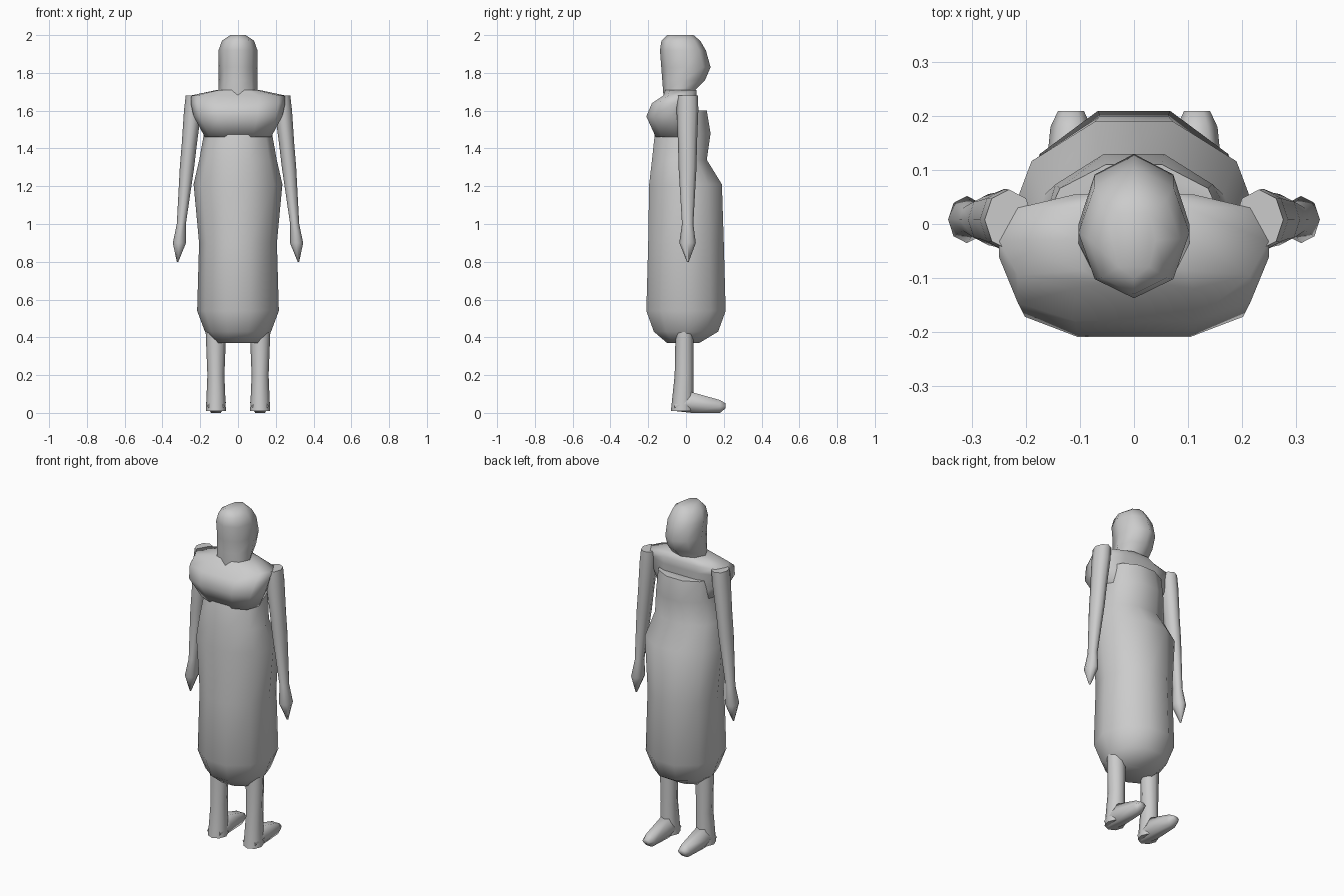
import bpy, bmesh, math

default_cube = bpy.data.objects.get("Cube")
if default_cube:
    bpy.data.objects.remove(default_cube, do_unlink=True)

SHADE = 0.6
grey = bpy.data.materials.new("plain grey")
grey.use_nodes = True
grey.diffuse_color = (SHADE, SHADE, SHADE, 1)
shader = grey.node_tree.nodes["Principled BSDF"]
shader.inputs["Base Color"].default_value = grey.diffuse_color


def outline(sides, squareness):
    """Unit cross-section touching one in both directions."""
    def soften(value):
        return math.copysign(abs(value) ** squareness, value)

    angles = [math.tau * i / sides for i in range(sides)]
    points = [(soften(math.cos(a)), soften(math.sin(a))) for a in angles]
    deep = max(abs(v) for u, v in points)
    return [(u, v / deep) for u, v in points]


def oval(height, width, front, back, x=0):
    """Flat cross-section: half width about x, spanning front to back."""
    middle, depth = (front + back) / 2, (back - front) / 2
    return lambda u, v: (x + u * width, middle + v * depth, height)


def upright(y, width, low, high, x):
    """Standing cross-section, used along the length of a foot."""
    middle, depth = (low + high) / 2, (high - low) / 2
    return lambda u, v: (x + u * width, y, middle + v * depth)


def loft(name, sections, sides=10, squareness=1, mirror=False):
    """Skin a closed, smooth-shaded surface over the sections."""
    shape = outline(sides, squareness)
    bm = bmesh.new()
    loops = [[bm.verts.new(place(u, v)) for u, v in shape] for place in sections]
    for lower, upper in zip(loops, loops[1:]):
        for i in range(sides):
            bm.faces.new((lower[i - 1], lower[i], upper[i], upper[i - 1]))
    bm.faces.new(loops[0])
    bm.faces.new(loops[-1])
    bmesh.ops.recalc_face_normals(bm, faces=bm.faces)
    mesh = bpy.data.meshes.new(name)
    bm.to_mesh(mesh)
    bm.free()
    mesh.materials.append(grey)
    part = bpy.data.objects.new(name, mesh)
    bpy.context.collection.objects.link(part)
    if mirror:
        part.modifiers.new("Mirror", "MIRROR")
    bpy.ops.object.select_all(action="DESELECT")
    part.select_set(True)
    bpy.context.view_layer.objects.active = part
    bpy.ops.object.shade_smooth_by_angle(angle=math.radians(75))


# Long round skirt with a tucked hem
skirt = [oval(z, r * 1.03, -r, r)
         for z, r in ((0.43, 0.17), (0.54, 0.21), (0.9, 0.2))]
hem = oval(0.37, 0.12, -0.1, 0.07)

# Hips, waist and bust, ending in an open neckline rim
bodice = [
    oval(1.21, 0.235, -0.195, 0.19),
    oval(1.34, 0.205, -0.18, 0.11),
    oval(1.48, 0.18, -0.165, 0.13),
    oval(1.6, 0.17, -0.12, 0.11),
]
loft("dress", [hem] + skirt + bodice)

# Draped yoke over the shoulders, fullest below the collar
drape = ((1.46, 0.175, 0.16), (1.57, 0.235, 0.21), (1.64, 0.25, 0.18),
         (1.68, 0.25, 0.12), (1.71, 0.11, 0.11))
loft("shoulder_drape",
     [oval(z, width, -reach, 0.055) for z, width, reach in drape], squareness=0.7)

# Head and neck: an even width with a rounded profile on one side
profile = ((1.62, 0.04), (1.71, 0.05), (1.76, 0.1), (1.83, 0.13), (1.92, 0.105))
head = [oval(z, 0.103, 0.01 - z * 0.077, bulge) for z, bulge in profile]
crown = [oval(1.97, 0.085, -0.13, 0.075), oval(2, 0.04, -0.1, 0.04)]
loft("head", head + crown, sides=8)

# Arms slant outward as they hang and end in pointed hands
arm = ((1.68, 0.045), (1.6, 0.046), (1.42, 0.04), (1.3, 0.038),
       (1, 0.024), (0.9, 0.035), (0.8, 0.004))
loft("arms",
     [oval(z, r, 0.01 - r * 1.3, 0.01 + r * 1.2, x=0.4 - z / 10) for z, r in arm],
     sides=8, mirror=True)

# Legs, narrowest above the ankle
STANCE = 0.117
leg = ((0.01, 0.053, -0.08), (0.2, 0.045, -0.06), (0.45, 0.055, -0.055))
loft("legs",
     [oval(z, r, heel, 0.04, x=STANCE) for z, r, heel in leg],
     sides=8, mirror=True)

# Feet taper from the instep to the toe
foot = [
    upright(-0.06, 0.045, 0.01, 0.06, STANCE),
    upright(0.03, 0.053, 0, 0.11, STANCE),
    upright(0.18, 0.038, 0, 0.068, STANCE),
    upright(0.21, 0.024, 0.025, 0.05, STANCE),
]
loft("feet", foot, sides=6, mirror=True)
